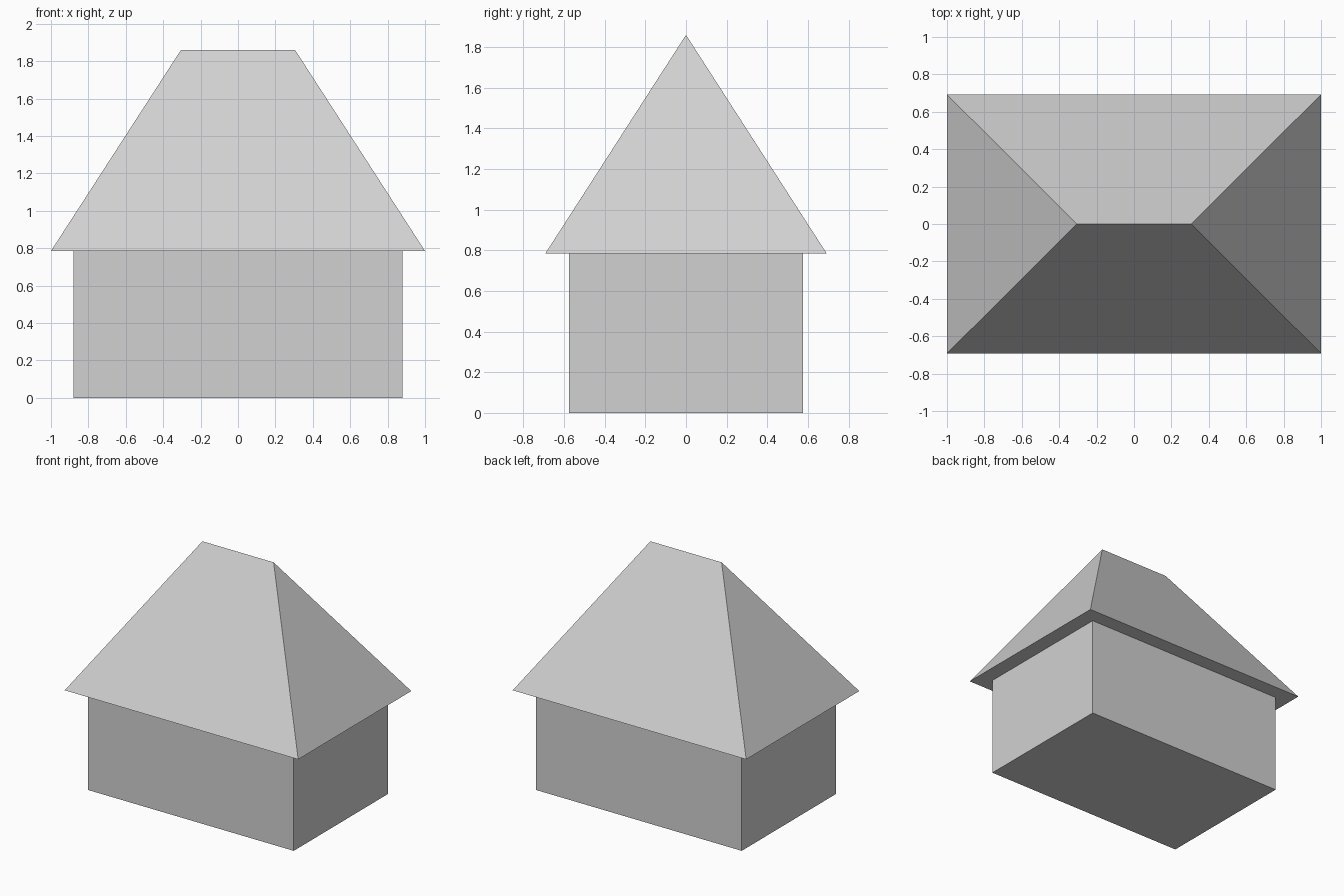
import bpy

# Remove the default cube
default_cube = bpy.data.objects.get("Cube")
if default_cube:
    bpy.data.objects.remove(default_cube, do_unlink=True)

# Single plain grey colour
grey = bpy.data.materials.new("light_grey")
grey.use_nodes = True
colour = (0.64, 0.64, 0.64, 1)
grey.diffuse_color = colour
grey.node_tree.nodes["Principled BSDF"].inputs["Base Color"].default_value = colour

EAVES, RIDGE = 0.785, 1.86


def rectangle(half_x, half_y, z):
    """Counter-clockwise corners of a level rectangle."""
    return [(sx * half_x, sy * half_y, z)
            for sx, sy in ((-1, -1), (1, -1), (1, 1), (-1, 1))]


def build(name, verts, faces):
    mesh = bpy.data.meshes.new(name)
    mesh.from_pydata(verts, [], faces)
    mesh.materials.append(grey)
    mesh.update()
    obj = bpy.data.objects.new(name, mesh)
    bpy.context.collection.objects.link(obj)
    return obj


# Walls: closed box from the ground to the eaves
sides = [(i, (i + 1) % 4, (i + 1) % 4 + 4, i + 4) for i in range(4)]
build("walls",
      rectangle(0.88, 0.575, 0) + rectangle(0.88, 0.575, EAVES),
      [(3, 2, 1, 0), (4, 5, 6, 7)] + sides)

# Hipped roof: overhanging eaves, short ridge along x, flat underside
ridge = [(-0.305, 0, RIDGE), (0.305, 0, RIDGE)]
build("hipped_roof",
      rectangle(1, 0.692, EAVES) + ridge,
      [(3, 2, 1, 0), (0, 1, 5, 4), (1, 2, 5), (2, 3, 4, 5), (3, 0, 4)])
